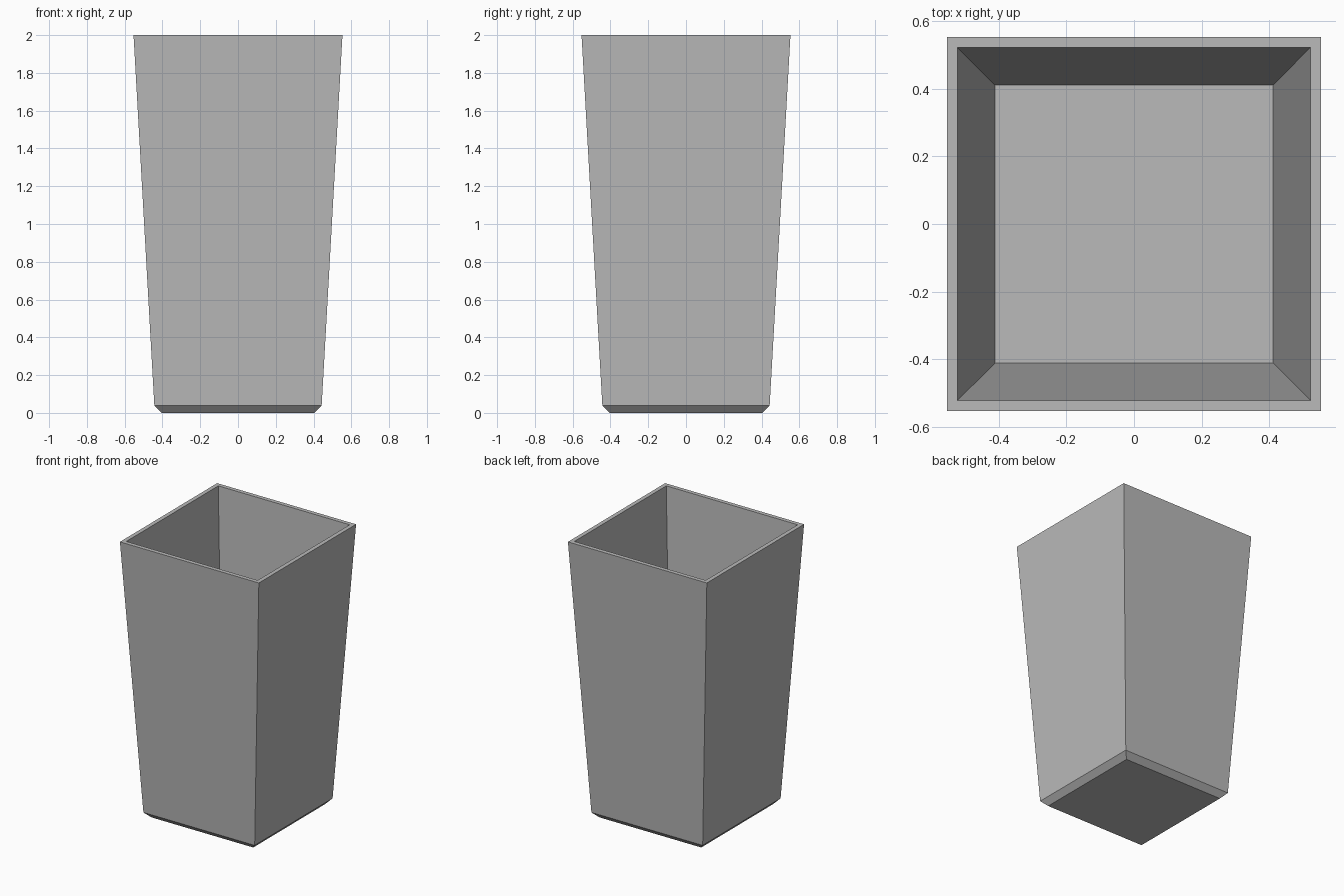
import bpy
import bmesh

cube = bpy.data.objects.get("Cube")
if cube:
    bpy.data.objects.remove(cube, do_unlink=True)

# Plain grey finish
grey = bpy.data.materials.new("planter_grey")
grey.use_nodes = True
colour = (0.49, 0.49, 0.49, 1.0)
grey.diffuse_color = colour
grey.node_tree.nodes["Principled BSDF"].inputs["Base Color"].default_value = colour

# Square profile as (half width, height): base, chamfer, outer rim, inner rim, floor
PROFILE = [(0.405, 0.0), (0.443, 0.04), (0.553, 2.0), (0.523, 2.0), (0.412, 0.04)]
CORNERS = [(-1, -1), (1, -1), (1, 1), (-1, 1)]

bm = bmesh.new()
rings = [[bm.verts.new((x * half, y * half, z)) for x, y in CORNERS]
         for half, z in PROFILE]

# Walls between neighbouring rings
for lower, upper in zip(rings, rings[1:]):
    for i in range(4):
        j = (i + 1) % 4
        bm.faces.new((lower[i], lower[j], upper[j], upper[i]))

# Underside and inner floor
bm.faces.new(rings[0][::-1])
bm.faces.new(rings[-1])
bmesh.ops.recalc_face_normals(bm, faces=bm.faces[:])

mesh = bpy.data.meshes.new("square_planter")
bm.to_mesh(mesh)
bm.free()
mesh.materials.append(grey)
planter = bpy.data.objects.new("square_planter", mesh)
bpy.context.collection.objects.link(planter)
